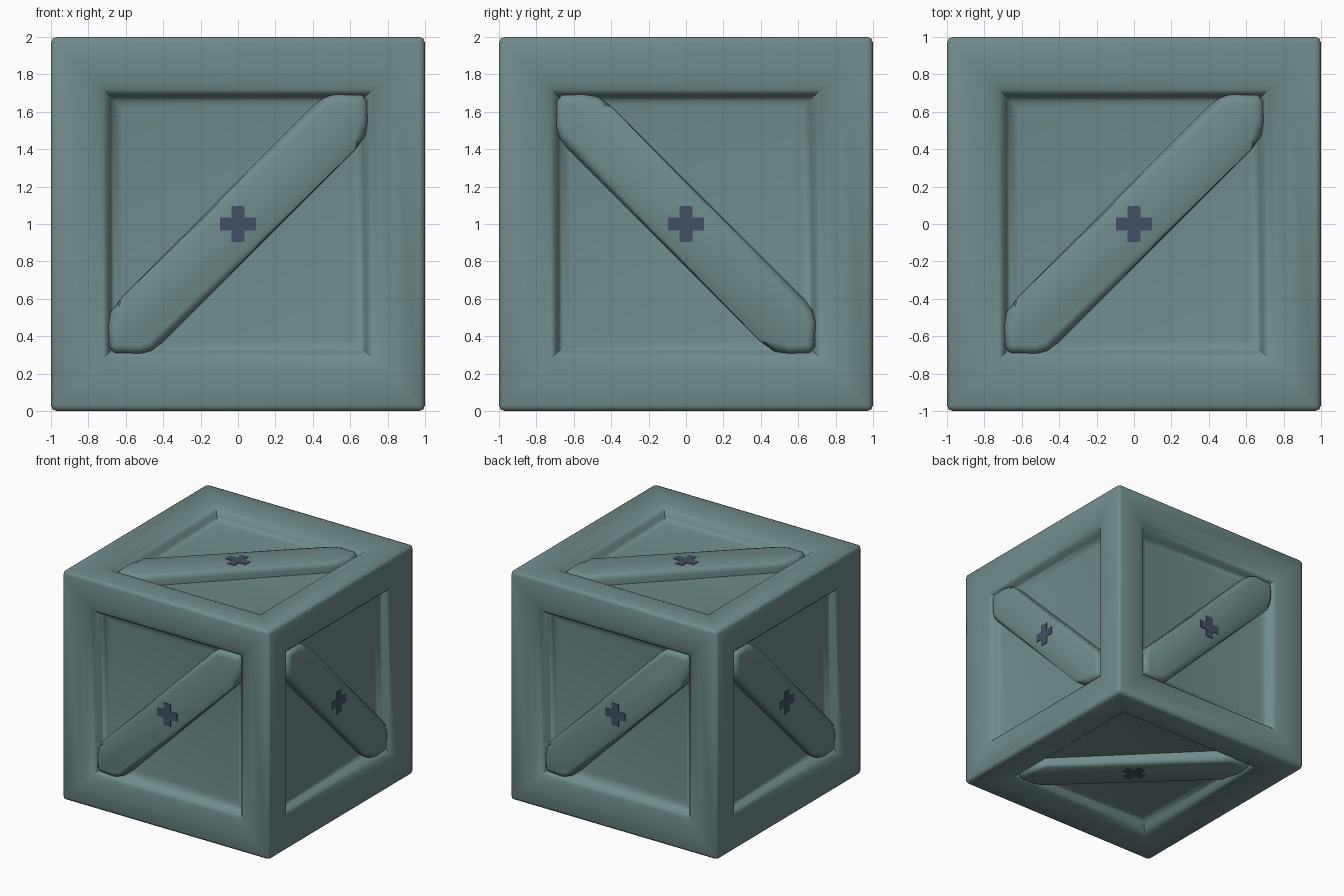
import bpy, bmesh, math
from mathutils import Matrix, Vector

if "Cube" in bpy.data.objects:
    bpy.data.objects.remove(bpy.data.objects["Cube"])


def material(name, rgb):
    m = bpy.data.materials.new(name)
    m.diffuse_color = (*rgb, 1)
    m.use_nodes = True
    m.node_tree.nodes["Principled BSDF"].inputs["Base Color"].default_value = m.diffuse_color
    return m


TEAL = material("grey teal", (0.165, 0.26, 0.26))
NAVY = material("slate blue", (0.058, 0.08, 0.125))
R = Matrix.Rotation
# Orientation of each side, starting from the top
SIDES = {
    "top": Matrix.Identity(4),
    "bottom": R(math.pi, 4, 'X'),
    "front": R(math.pi / 2, 4, 'X'),
    "back": R(-math.pi / 2, 4, 'X'),
    "right": R(math.pi / 2, 4, 'Z') @ R(math.pi / 2, 4, 'X') @ R(math.pi / 2, 4, 'Z'),
    "left": R(-math.pi / 2, 4, 'Z') @ R(math.pi / 2, 4, 'X') @ R(math.pi / 2, 4, 'Z'),
}
LIFT = Matrix.Translation((0, 0, 1))


def finish(name, bm, mat, angle=None):
    bmesh.ops.recalc_face_normals(bm, faces=bm.faces)
    me = bpy.data.meshes.new(name)
    bm.to_mesh(me)
    bm.free()
    me.materials.append(mat)
    ob = bpy.data.objects.new(name, me)
    bpy.context.collection.objects.link(ob)
    if angle:
        bpy.ops.object.select_all(action='DESELECT')
        ob.select_set(True)
        bpy.context.view_layer.objects.active = ob
        bpy.ops.object.shade_smooth_by_angle(angle=math.radians(angle))
    return ob


def prism(outline, z0, z1, bevel=0):
    """Upright prism with optionally rounded top edges."""
    bm = bmesh.new()
    lo = [bm.verts.new((x, y, z0)) for x, y in outline]
    hi = [bm.verts.new((x, y, z1)) for x, y in outline]
    n = len(lo)
    for i in range(n):
        j = (i + 1) % n
        bm.faces.new((lo[i], lo[j], hi[j], hi[i]))
    bm.faces.new(lo[::-1])
    top = bm.faces.new(hi)
    if bevel:
        bmesh.ops.bevel(bm, geom=list(top.edges), offset=bevel, segments=3,
                        profile=0.5, affect='EDGES', clamp_overlap=True)
    return bm


# Crate body: rounded frame profile (half size, height) swept around each side
PROFILE = [(1, 1), (0.83, 0.997), (0.76, 0.985), (0.72, 0.970), (0.695, 0.945),
           (0.68, 0.915), (0.66, 0.893), (0.62, 0.885)]
bm = bmesh.new()
for rot in SIDES.values():
    prev = None
    for s, h in PROFILE:
        ring = [bm.verts.new(rot @ Vector((x * s, y * s, h)))
                for x, y in ((-1, -1), (1, -1), (1, 1), (-1, 1))]
        if prev:
            for i in range(4):
                j = (i + 1) % 4
                bm.faces.new((prev[i], prev[j], ring[j], ring[i]))
        prev = ring
    bm.faces.new(prev)
bmesh.ops.remove_doubles(bm, verts=bm.verts, dist=1e-4)
rim = [e for e in bm.edges
       if all(sum(abs(c) > 0.999 for c in v.co) == 3 for v in e.verts)]
bmesh.ops.bevel(bm, geom=rim, offset=0.03, segments=2, profile=0.5, affect='EDGES')
bmesh.ops.transform(bm, matrix=LIFT, verts=bm.verts)
finish("crate_body", bm, TEAL, 50)

# Diagonal brace and cross plate on every side
half = [(-0.41, -0.64), (0.63, 0.40), (0.68, 0.47), (0.695, 0.55),
        (0.69, 0.66), (0.66, 0.69), (0.52, 0.695), (0.46, 0.675)]
brace = half + [(-x, -y) for x, y in half]
a, b = 0.097, 0.034
quarter = [(a, -b), (a, b), (b, b)]
cross = []
for k in range(4):
    for x, y in quarter:
        for _ in range(k):
            x, y = -y, x
        cross.append((x, y))
for side, rot in SIDES.items():
    bm = prism(brace, 0.86, 0.974, 0.045)
    bmesh.ops.transform(bm, matrix=LIFT @ rot, verts=bm.verts)
    finish(side + "_brace", bm, TEAL, 50)
    bm = prism(cross, 0.971, 0.979)
    bmesh.ops.transform(bm, matrix=LIFT @ rot, verts=bm.verts)
    finish(side + "_cross", bm, NAVY)
